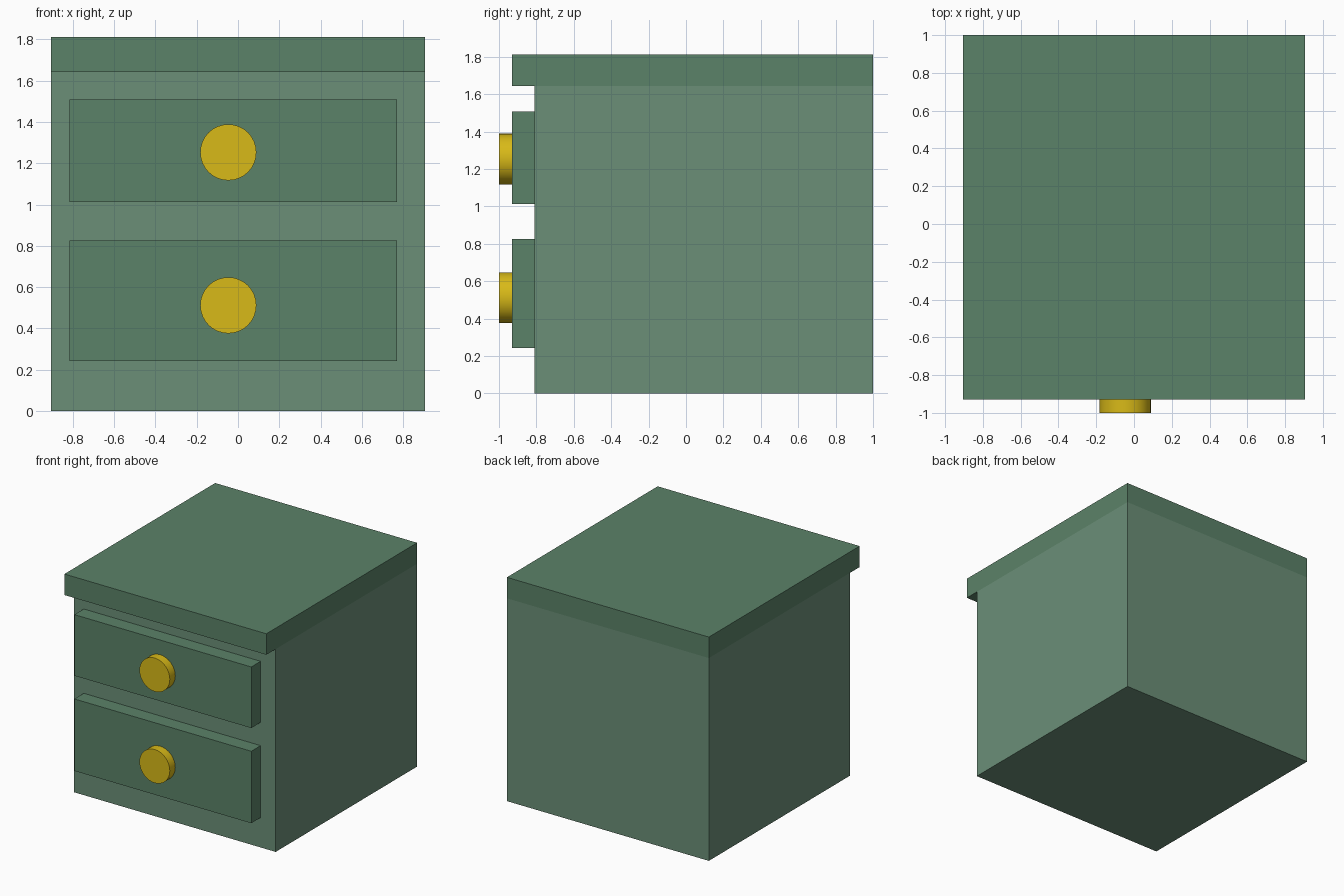
import bpy, math

if "Cube" in bpy.data.objects:
    bpy.data.objects.remove(bpy.data.objects["Cube"])


def material(name, color):
    m = bpy.data.materials.new(name)
    m.diffuse_color = (*color, 1)
    m.use_nodes = True
    m.node_tree.nodes["Principled BSDF"].inputs["Base Color"].default_value = m.diffuse_color
    return m


BODY_GREEN = material("light_green", (0.147, 0.274, 0.187))
TRIM_GREEN = material("dark_green", (0.105, 0.223, 0.138))
BRASS = material("brass", (0.69, 0.49, 0.009))


def finish(name, mat):
    obj = bpy.context.object
    obj.name = obj.data.name = name
    obj.data.materials.append(mat)
    return obj


def box(name, x, y, z, mat):
    """Box spanning the (min, max) ranges on each axis."""
    spans = (x, y, z)
    bpy.ops.mesh.primitive_cube_add(size=1, location=[(a + b) / 2 for a, b in spans])
    bpy.context.object.scale = [b - a for a, b in spans]
    bpy.ops.object.transform_apply(location=False, rotation=False, scale=True)
    return finish(name, mat)


def knob(name, x, z):
    bpy.ops.mesh.primitive_cylinder_add(vertices=32, radius=0.136, depth=0.07,
                                        location=(x, -0.965, z),
                                        rotation=(math.pi / 2, 0, 0))
    bpy.ops.object.shade_smooth_by_angle(angle=math.radians(30))
    return finish(name, BRASS)


# Cabinet body and overhanging top
box("cabinet_body", (-0.905, 0.905), (-0.81, 1), (0, 1.643), BODY_GREEN)
box("cabinet_top", (-0.905, 0.905), (-0.93, 1), (1.643, 1.813), TRIM_GREEN)

# Drawer fronts with round knobs
for name, z, knob_z in (("lower", (0.242, 0.825), 0.512),
                        ("upper", (1.013, 1.508), 1.253)):
    box(name + "_drawer", (-0.815, 0.77), (-0.93, -0.81), z, TRIM_GREEN)
    knob(name + "_knob", -0.047, knob_z)
